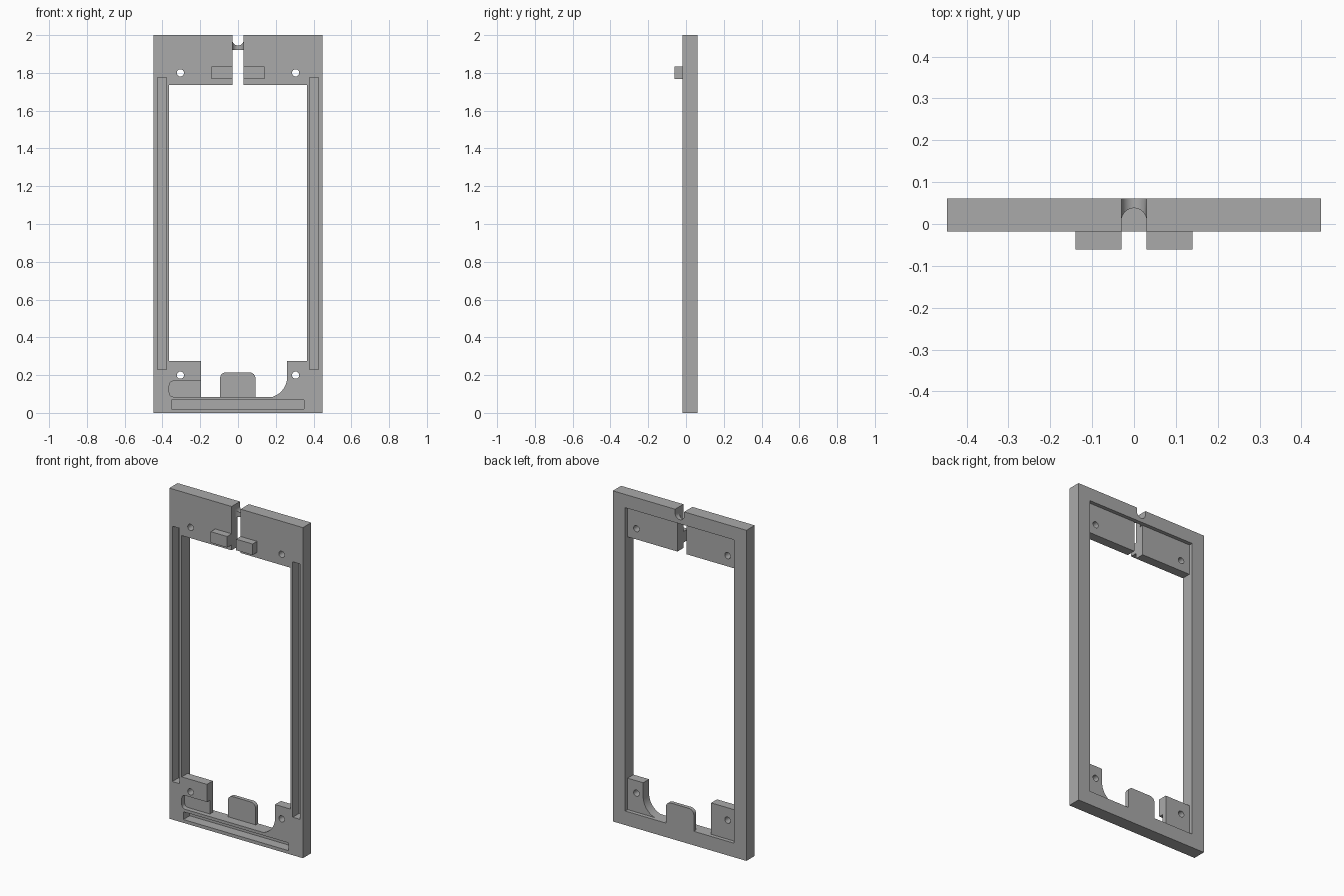
import bpy, bmesh, math

if "Cube" in bpy.data.objects:
    bpy.data.objects.remove(bpy.data.objects["Cube"], do_unlink=True)

grey = bpy.data.materials.new("plain_grey")
grey.use_nodes = True
COLOUR = (0.4, 0.4, 0.4, 1)
grey.diffuse_color = COLOUR
grey.node_tree.nodes["Principled BSDF"].inputs["Base Color"].default_value = COLOUR

# Main levels
HALF_W, HEIGHT = 0.447, 2.0
FRONT, BACK, PANEL_BACK, TAB_FRONT = -0.018, 0.061, 0.038, -0.061
OPEN_X, OPEN_LOW, OPEN_TOP = 0.364, 0.085, 1.92
PANEL_LOW, CORNER_TOP = 1.735, 0.275
SLOT = 0.03
FAR = 0.2


def arc(cx, cy, r, start, end, steps=12):
    angles = [math.radians(start + (end - start) * i / steps) for i in range(steps + 1)]
    return [(cx + r * math.cos(a), cy + r * math.sin(a)) for a in angles]


def rect(x0, x1, z0, z1):
    return [(x0, z0), (x1, z0), (x1, z1), (x0, z1)]


def prism(name, outline, lo, hi, axis="y"):
    """Extrude an outline (x,z along y, or x,y along z) between two levels."""
    bm = bmesh.new()
    place = (lambda u, v: (u, lo, v)) if axis == "y" else (lambda u, v: (u, v, lo))
    face = bm.faces.new([bm.verts.new(place(u, v)) for u, v in outline])
    moved = bmesh.ops.extrude_face_region(bm, geom=[face])["geom"]
    step = (0, hi - lo, 0) if axis == "y" else (0, 0, hi - lo)
    bmesh.ops.translate(bm, vec=step, verts=[g for g in moved if isinstance(g, bmesh.types.BMVert)])
    bmesh.ops.recalc_face_normals(bm, faces=bm.faces)
    mesh = bpy.data.meshes.new(name)
    bm.to_mesh(mesh)
    bm.free()
    mesh.materials.append(grey)
    obj = bpy.data.objects.new(name, mesh)
    bpy.context.collection.objects.link(obj)
    return obj


def activate(obj):
    bpy.ops.object.select_all(action="DESELECT")
    obj.select_set(True)
    bpy.context.view_layer.objects.active = obj


def cut(target, outline, lo=-FAR, hi=FAR, axis="y"):
    cutter = prism("cutter", outline, lo, hi, axis)
    cutter.hide_render = True
    mod = target.modifiers.new("cut", "BOOLEAN")
    mod.operation, mod.solver, mod.object = "DIFFERENCE", "EXACT", cutter
    activate(target)
    bpy.ops.object.modifier_apply(modifier=mod.name)
    bpy.data.objects.remove(cutter, do_unlink=True)


# Frame slab
frame = prism("frame", rect(-HALF_W, HALF_W, 0, HEIGHT), FRONT, BACK)

# Rear pocket leaves the top panel and corner plates thinner than the rim
cut(frame, rect(-OPEN_X, OPEN_X, OPEN_LOW, OPEN_TOP), PANEL_BACK, FAR)

# Window with a square corner plate and a scooped corner plate
window = [(-0.195, OPEN_LOW)] + arc(0.15, 0.19, 0.11, -72.7, 0, 14)
window += [(0.26, CORNER_TOP), (OPEN_X, CORNER_TOP), (OPEN_X, PANEL_LOW),
           (-OPEN_X, PANEL_LOW), (-OPEN_X, CORNER_TOP), (-0.195, CORNER_TOP)]
cut(frame, window)

# Recess in the front of the square corner plate
r = 0.022
recess = [(-0.18, OPEN_LOW), (-0.18, 0.168)]
recess += arc(-OPEN_X + r, 0.168 - r, r, 90, 180, 6)
recess += arc(-OPEN_X + r, OPEN_LOW + r, r, 180, 270, 6)
cut(frame, recess, -FAR, 0.01)

# Slot through the top panel, round-backed channel above, and groove over the rim
cut(frame, rect(-SLOT, SLOT, 1.7, OPEN_TOP))
channel = [(-SLOT, -FAR), (SLOT, -FAR)] + arc(0, PANEL_BACK - SLOT, SLOT, 0, 180, 16)
cut(frame, channel, 1.8, 2.1, "z")
groove = [(SLOT, 2.1), (-SLOT, 2.1)] + arc(0, 1.975, SLOT, 180, 360, 16)
cut(frame, groove)

# Long front grooves and screw holes
GROOVE_FLOOR = 0.042
for side in (-1, 1):
    a, b = sorted((side * 0.379, side * 0.427))
    cut(frame, rect(a, b, 0.23, 1.775), -FAR, GROOVE_FLOOR)
    for z in (0.2, 1.8):
        cut(frame, arc(side * 0.305, z, 0.019, 0, 345, 23))
cut(frame, rect(-0.353, 0.35, 0.02, 0.067), -FAR, GROOVE_FLOOR)

# Rounded tongue flush with the back
t = 0.032
tongue_outline = [(-0.095, OPEN_LOW), (0.092, OPEN_LOW)]
tongue_outline += arc(0.092 - t, 0.215 - t, t, 0, 90, 8) + arc(-0.095 + t, 0.215 - t, t, 90, 180, 8)
tongue = prism("tongue", tongue_outline, PANEL_BACK, BACK)

# Front tabs either side of the slot
for side, label in ((-1, "right"), (1, "left")):
    a, b = sorted((side * SLOT, side * 0.14))
    prism(label + "_tab", rect(a, b, 1.768, 1.835), TAB_FRONT, FRONT)

for obj in (frame, tongue):
    activate(obj)
    bpy.ops.object.shade_smooth_by_angle(angle=math.radians(30))
